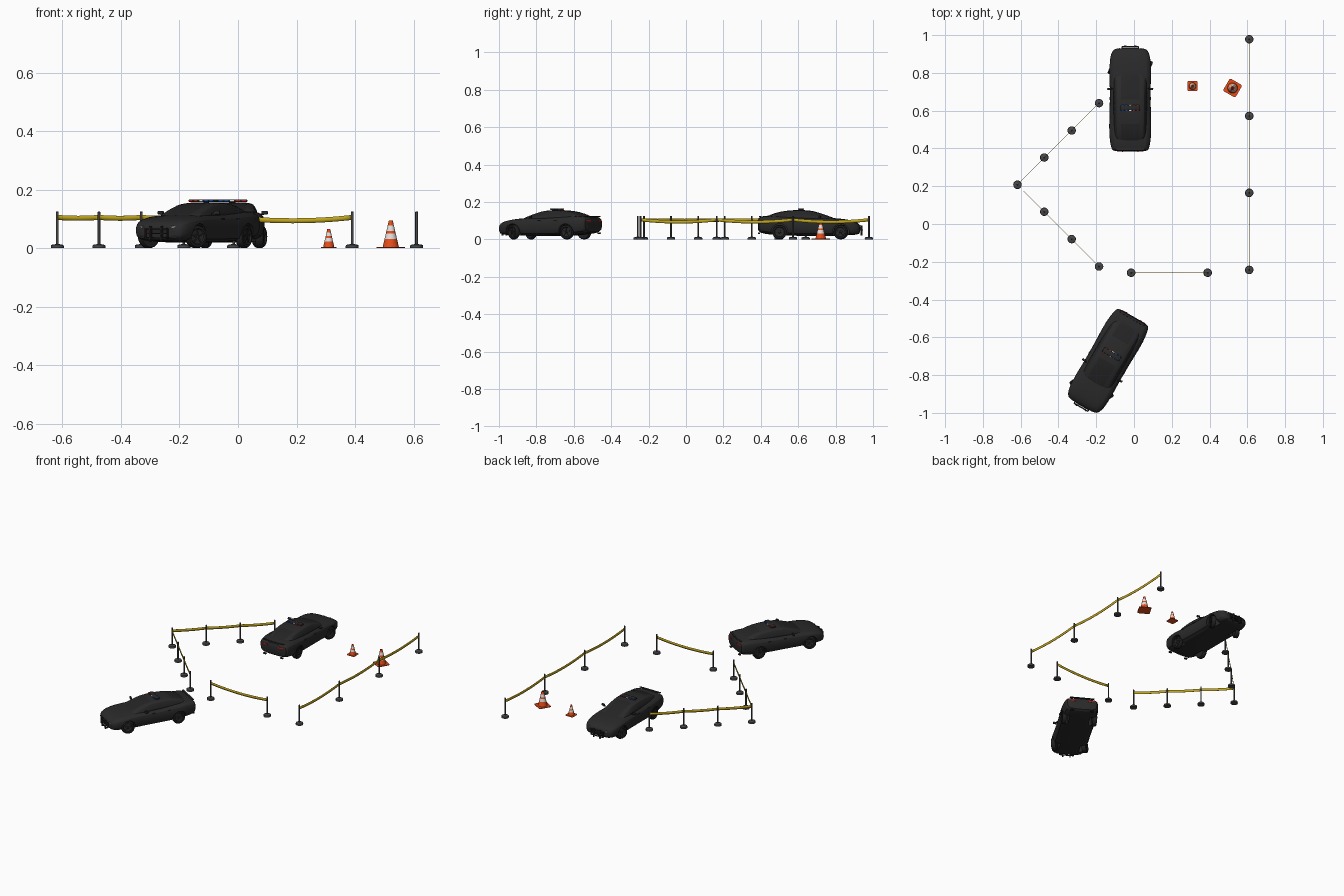
import bpy, bmesh, math
from mathutils import Matrix, Vector

if "Cube" in bpy.data.objects:
    bpy.data.objects.remove(bpy.data.objects["Cube"])

def material(name, r, g, b):
    m = bpy.data.materials.new(name)
    m.diffuse_color = (r, g, b, 1)
    m.use_nodes = True
    m.node_tree.nodes["Principled BSDF"].inputs["Base Color"].default_value = m.diffuse_color
    return m

BODY = material("charcoal paint", .023, .023, .023)
GLASS = material("dark glass", .018, .018, .019)
TYRE = material("black rubber", .016, .016, .016)
POST = material("post grey", .065, .065, .07)
YELLOW = material("barrier yellow", .52, .37, .012)
ORANGE = material("cone orange", .8, .075, .01)
WHITE = material("white", .75, .75, .75)
RED = material("signal red", .45, .015, .01)
BLUE = material("signal blue", .01, .08, .4)
LAMP = material("lamp grey", .2, .2, .2)

def finish(name, bm, mats, matrix=Matrix(), angle=35):
    bmesh.ops.recalc_face_normals(bm, faces=bm.faces)
    me = bpy.data.meshes.new(name)
    bm.to_mesh(me)
    bm.free()
    for m in mats:
        me.materials.append(m)
    ob = bpy.data.objects.new(name, me)
    bpy.context.collection.objects.link(ob)
    ob.matrix_world = matrix
    smooth(ob, angle)
    return ob

def smooth(ob, angle=35):
    bpy.ops.object.select_all(action='DESELECT')
    bpy.context.view_layer.objects.active = ob
    ob.select_set(True)
    bpy.ops.object.shade_smooth_by_angle(angle=math.radians(angle))

def box(name, centre, size, mat, base=Matrix(), rz=0, rx=0, bevel=0):
    bm = bmesh.new()
    bmesh.ops.create_cube(bm, size=1, matrix=Matrix.Diagonal((*size, 1)))
    if bevel:
        bmesh.ops.bevel(bm, geom=bm.edges[:], offset=bevel, segments=2, affect='EDGES', profile=.5)
    return finish(name, bm, [mat], base @ Matrix.Translation(centre) @ Matrix.Rotation(rz, 4, 'Z') @ Matrix.Rotation(rx, 4, 'X'))

def lathe(name, profile, seg, mats, matrix, bands=None):
    """Turn (radius, z) points about z; bands gives a material index per step."""
    bm = bmesh.new()
    rings = [[bm.verts.new((r * math.cos(2 * math.pi * k / seg), r * math.sin(2 * math.pi * k / seg), z))
              for k in range(seg)] for r, z in profile]
    for i in range(len(rings) - 1):
        for k in range(seg):
            n = (k + 1) % seg
            f = bm.faces.new((rings[i][k], rings[i][n], rings[i + 1][n], rings[i + 1][k]))
            f.material_index = bands[i] if bands else 0
    bm.faces.new(rings[0][::-1])
    cap = bm.faces.new(rings[-1])
    cap.material_index = bands[-1] if bands else 0
    return finish(name, bm, mats, matrix)

def loft(name, sections, mats, matrix, rule=lambda i, j: 0):
    """Skin half cross-sections (y, [(x, z)...]) mirrored across x = 0."""
    bm = bmesh.new()
    rings = [[bm.verts.new((x, y, z)) for x, z in half + [(-x, z) for x, z in half[-2:0:-1]]] for y, half in sections]
    n = len(rings[0])
    for i in range(len(rings) - 1):
        for j in range(n):
            k = (j + 1) % n
            bm.faces.new((rings[i][j], rings[i][k], rings[i + 1][k], rings[i + 1][j])).material_index = rule(i, j)
    bm.faces.new(rings[0])
    bm.faces.new(rings[-1])
    ob = finish(name, bm, mats, matrix)
    ob.modifiers.new("round", 'SUBSURF').levels = 1
    ob.modifiers["round"].render_levels = 1
    bpy.ops.object.modifier_apply(modifier="round")
    return ob

AXLES = ((.163, -25), (-.165, 0))   # y position, steering angle

def car(base):
    # lower body: y, half width, bottom, top
    rows = [(-.281, .088, .05, .105), (-.272, .1, .034, .121), (-.22, .110, .027, .126), (-.16, .114, .021, .122),
            (-.05, .109, .019, .116), (.06, .109, .019, .113), (.12, .111, .019, .112), (.17, .112, .021, .108),
            (.22, .107, .023, .1), (.252, .096, .026, .089), (.268, .078, .034, .072)]
    secs = []
    for y, w, b, t in rows:
        h = t - b
        secs.append((y, [(0, b), (w * .85, b), (w * .97, b + .25 * h), (w, b + .6 * h),
                         (w * .97, b + .85 * h), (w * .84, t), (w * .4, t + .002), (0, t + .003)]))
    body = loft("car_body", secs, [BODY], base)
    # wheel arches
    for y, _ in AXLES:
        for s in (-1, 1):
            cut = lathe("arch_cutter", [(.044, -.04), (.044, .04)], 28, [TYRE],
                        base @ Matrix.Translation((s * .103, y, .04)) @ Matrix.Rotation(math.pi / 2, 4, 'Y'))
            cut.hide_render = True
            mod = body.modifiers.new("arch", 'BOOLEAN')
            mod.operation, mod.object, mod.solver = 'DIFFERENCE', cut, 'EXACT'
            bpy.context.view_layer.objects.active = body
            bpy.context.view_layer.update()
            bpy.ops.object.modifier_apply(modifier="arch")
            bpy.data.objects.remove(cut)
    smooth(body)
    # cabin: y, roof height, roof half width, base half width
    rows = [(-.24, .121, .07, .085), (-.19, .14, .072, .092), (-.14, .152, .073, .096), (-.07, .157, .074, .097),
            (0, .154, .073, .097), (.04, .144, .073, .097), (.1, .123, .075, .097), (.14, .108, .07, .09)]
    secs = [(y, [(0, .095), (wb, .095), (wt + .01, z - .4 * (z - .095)), (wt, z - .005), (wt * .75, z), (0, z + .002)])
            for y, z, wt, wb in rows]
    loft("car_cabin", secs, [BODY, GLASS], base,
         lambda i, j: int((j in (2, 7) and 1 <= i <= 5) or (j in (4, 5) and i in (0, 1, 4, 5, 6))))
    # wheels: tyre with a dished hub
    tyre = [(.03, -.014), (.036, -.013), (.039, -.008), (.039, .008), (.036, .013), (.028, .014),
            (.025, .009), (.008, .007), (.006, .010)]
    for y, steer in AXLES:
        for s in (-1, 1):
            m = base @ Matrix.Translation((s * .093, y, .0395)) @ Matrix.Rotation(math.radians(steer), 4, 'Z')
            lathe("wheel", tyre, 28, [TYRE, BODY], m @ Matrix.Rotation(s * math.pi / 2, 4, 'Y'),
                  [0, 0, 0, 0, 0, 1, 1, 1, 1])
            for k in range(5):
                spoke = box("wheel_spoke", (0, 0, 0), (.003, .005, .021), BODY)
                spoke.matrix_world = (m @ Matrix.Rotation(2 * math.pi * k / 5, 4, 'X')
                                      @ Matrix.Translation((s * .011, 0, .0145)))
    # roof light bar with coloured lenses on both faces
    box("light_bar", (0, -.05, .162), (.104, .026, .008), BODY, base, bevel=.002)
    for k, mat in enumerate((BLUE, BLUE, WHITE, RED, RED)):
        for y in (-.0645, -.0355):
            box("light_bar_lens", (-.04 + k * .02, y, .162), (.013, .004, .005), mat, base)
    # paired details
    for s in (-1, 1):
        box("side_mirror", (s * .111, .05, .121), (.022, .011, .012), BODY, base, rz=-s * .2, bevel=.003)
        box("mirror_arm", (s * .1, .053, .116), (.016, .006, .005), BODY, base)
        box("headlight", (s * .066, .258, .072), (.026, .008, .008), LAMP, base, rz=-s * .5)
        box("tail_light", (s * .06, -.276, .099), (.045, .008, .008), RED, base, rz=s * .15)
        box("push_bar_upright", (s * .022, .274, .048), (.007, .01, .055), TYRE, base, bevel=.002)
        box("push_bar_end", (s * .043, .271, .05), (.005, .008, .035), TYRE, base, bevel=.001)
        box("push_bar_lamp", (s * .03, .2785, .05), (.008, .003, .005), RED if s > 0 else BLUE, base)
        for y in (.0, -.1):
            box("door_handle", (s * .107, y, .1), (.005, .017, .004), BODY, base)
        box("exhaust", (s * .06, -.275, .034), (.02, .012, .008), TYRE, base, bevel=.002)
    # push bar rails, grille, boot lip
    for z in (.034, .05, .066):
        box("push_bar_rail", (0, .274, z), (.088, .007, .005), TYRE, base, bevel=.001)
    box("grille", (0, .264, .057), (.08, .008, .018), TYRE, base)
    box("boot_lip", (0, -.27, .123), (.15, .012, .005), BODY, base, bevel=.002)

car(Matrix.Translation((-.02, .665, 0)))
car(Matrix.Translation((-.143, -.733, 0)) @ Matrix.Rotation(math.radians(150), 4, 'Z'))

# barrier posts and sagging tape between them
RUNS = [[(.61, .978), (.61, .572), (.61, .165), (.61, -.243)],
        [(.39, -.258), (-.015, -.258)],
        [(-.185, -.225), (-.33, -.08), (-.475, .065), (-.617, .208), (-.475, .352), (-.33, .495), (-.185, .64)]]
POLE = [(.022, 0), (.0225, .004), (.021, .011), (.008, .0135), (.0045, .015), (.0045, .124), (.003, .1255)]

def tape(a, b):
    a, b = Vector(a), Vector(b)
    sag = .07 * (b - a).length ** 2
    bm = bmesh.new()
    prev = None
    for i in range(13):
        t = i / 12
        p = a.lerp(b, t)
        z = .105 - sag * 4 * t * (1 - t)
        pair = [bm.verts.new((p.x, p.y, z + h)) for h in (-.0085, .0085)]
        if prev:
            bm.faces.new((prev[0], pair[0], pair[1], prev[1]))
        prev = pair
    ob = finish("barrier_tape", bm, [YELLOW])
    mod = ob.modifiers.new("thickness", 'SOLIDIFY')
    mod.thickness, mod.offset = .0015, 0

for run in RUNS:
    for x, y in run:
        lathe("barrier_post", POLE, 20, [POST], Matrix.Translation((x, y, 0)))
    for a, b in zip(run, run[1:]):
        tape(a, b)

# traffic cones with two white bands
def cone(x, y, width, height, turn):
    m = Matrix.Translation((x, y, 0)) @ Matrix.Rotation(math.radians(turn), 4, 'Z')
    bm = bmesh.new()
    t = height * .05
    bmesh.ops.create_cube(bm, size=1, matrix=Matrix.Translation((0, 0, t / 2)) @ Matrix.Diagonal((width, width, t, 1)))
    bmesh.ops.bevel(bm, geom=[e for e in bm.edges if abs(e.verts[0].co.z - e.verts[1].co.z) > t / 2],
                    offset=width * .12, segments=3, affect='EDGES', profile=.5)
    finish("cone_base", bm, [ORANGE], m)
    r0, r1 = width * .36, width * .09
    levels = (.05, .34, .53, .63, .82, 1)
    prof = [(r0 + (r1 - r0) * (l - .05) / .95, l * height) for l in levels]
    prof += [(r1 * .7, height), (r1 * .7, height * .96)]
    lathe("cone_body", prof, 24, [ORANGE, WHITE, TYRE], m, [0, 1, 0, 1, 0, 0, 2, 2])

cone(.31, .73, .053, .066, 0)
cone(.522, .72, .076, .094, -30)
